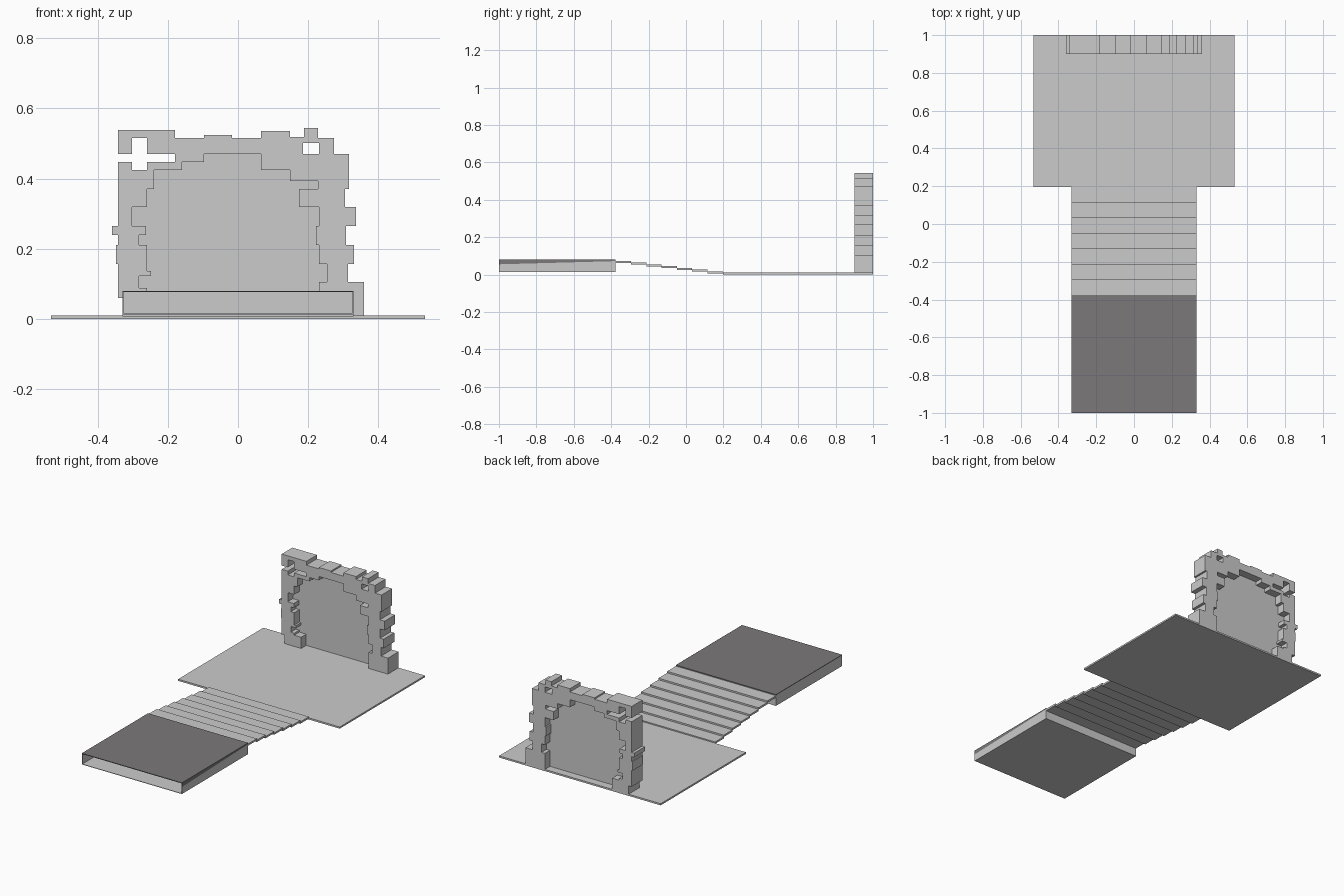
import bpy, math

if "Cube" in bpy.data.objects:
    bpy.data.objects.remove(bpy.data.objects["Cube"])

S = 1 / 351  # profile drawing units to model units


def material(name, colour):
    m = bpy.data.materials.new(name)
    m.diffuse_color = (*colour, 1)
    m.use_nodes = True
    m.node_tree.nodes["Principled BSDF"].inputs["Base Color"].default_value = m.diffuse_color
    return m


LIGHT = material("light grey stone", (0.60, 0.60, 0.60))
DARK = material("dark grey paving", (0.20, 0.19, 0.193))


def add_mesh(name, verts, faces, mat):
    me = bpy.data.meshes.new(name)
    me.from_pydata(verts, [], faces)
    me.materials.append(mat)
    ob = bpy.data.objects.new(name, me)
    bpy.context.collection.objects.link(ob)
    return ob


def box(name, x0, x1, y0, y1, z0, z1, mat):
    v = [(x, y, z) for z in (z0, z1) for x, y in ((x0, y0), (x1, y0), (x1, y1), (x0, y1))]
    f = [(3, 2, 1, 0), (4, 5, 6, 7), (0, 1, 5, 4), (1, 2, 6, 5), (2, 3, 7, 6), (3, 0, 4, 7)]
    return add_mesh(name, v, f, mat)


def stepped(values):
    """Right-angled path: start x, z, then alternating new z / new x."""
    x, z = values[0], values[1]
    pts = [(x, z)]
    for i, v in enumerate(values[2:]):
        if i % 2 == 0:
            z = v
        else:
            x = v
        pts.append((x, z))
    return pts


def plate(name, loops, y, half, mat):
    """Upright plate with optional holes, cut from closed outlines."""
    cu = bpy.data.curves.new(name, 'CURVE')
    cu.dimensions = '2D'
    cu.fill_mode = 'BOTH'
    cu.extrude = half
    for pts in loops:
        sp = cu.splines.new('POLY')
        sp.points.add(len(pts) - 1)
        for p, (a, b) in zip(sp.points, pts):
            p.co = (a * S, b * S, 0, 1)
        sp.use_cyclic_u = True
    cu.materials.append(mat)
    ob = bpy.data.objects.new(name, cu)
    bpy.context.collection.objects.link(ob)
    ob.location.y = y
    ob.rotation_euler.x = math.pi / 2
    bpy.ops.object.select_all(action='DESELECT')
    ob.select_set(True)
    bpy.context.view_layer.objects.active = ob
    bpy.ops.object.convert(target='MESH')
    for p in bpy.context.object.data.polygons:
        p.use_smooth = False


# Lower terrace slab
box("terrace", -0.533, 0.533, 0.197, 1.0, 0.0, 0.01, LIGHT)

# Seven thin stair treads rising towards the landing
n, run = 7, (0.197 + 0.376) / 7
for i in range(n):
    y1 = 0.197 - i * run
    top = 0.017 + i * 0.0095
    box(f"stair_tread_{i + 1}", -0.33, 0.33, y1 - run, y1, top - 0.011, top, LIGHT)

# Upper landing: hollow, open at the front, dark paving on top
box("landing_floor", -0.33, 0.33, -1.0, -0.376, 0.013, 0.016, LIGHT)
box("landing_left_wall", -0.33, -0.327, -1.0, -0.376, 0.016, 0.076, LIGHT)
box("landing_right_wall", 0.327, 0.33, -1.0, -0.376, 0.016, 0.076, LIGHT)
box("landing_back_wall", -0.327, 0.327, -0.379, -0.376, 0.016, 0.076, LIGHT)
box("landing_paving", -0.33, 0.33, -1.0, -0.376, 0.076, 0.08, DARK)
add_mesh("landing_side_trim",
         [(0.3305, -1.0, 0.055), (0.3305, -0.376, 0.072), (0.3305, -0.376, 0.08), (0.3305, -1.0, 0.08)],
         [(0, 1, 2, 3)], DARK)

# Ruined gateway: outer silhouette, then the opening back down
outer = stepped([-113, 3, 21, -120, 55, -122, 74, -120, 84, -126, 93, -120, 157, -106,
                 149, -91, 157, -63, 165, -91, 181, -106, 165, -120, 189, -63, 181, -34,
                 184, -6, 181, 23, 188, 52, 182, 66, 191, 80, 181, 96, 165, 111, 130, 107,
                 112, 118, 93, 108, 74, 116, 55, 110, 37, 126, 3])
inner = stepped([81, 3, 37, 89, 55, 81, 74, 78, 93, 81, 112, 61, 130, 80, 138, 52, 149, 23,
                 165, -34, 157, -56, 149, -84, 130, -91, 112, -106, 93, -92, 84, -99, 74,
                 -91, 48, -87, 43, -99, 31, -91, 27, -75, 3])
window = [(65, 165), (81, 165), (81, 176), (65, 176)]
plate("gateway_frame", [outer + inner, window], 0.95, 0.05, LIGHT)

# Sheet closing the gateway opening
plate("gateway_panel", [inner], 0.95, 0.002, LIGHT)
